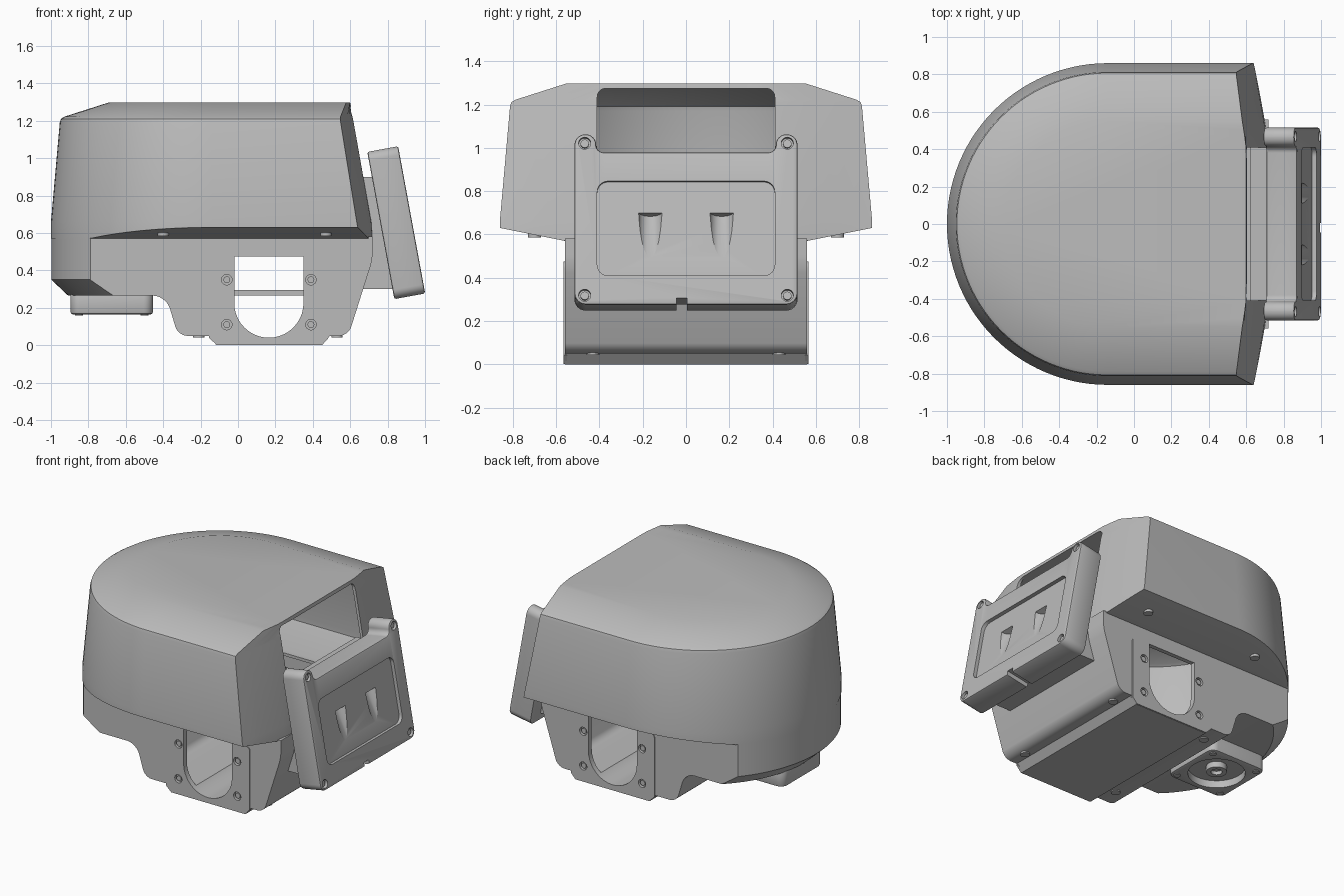
import bpy, bmesh, math
from mathutils import Vector, Matrix

cube = bpy.data.objects.get("Cube")
if cube:
    bpy.data.objects.remove(cube, do_unlink=True)

GREY = (0.5, 0.5, 0.5, 1)
mat = bpy.data.materials.new("light grey plastic")
mat.use_nodes = True
mat.diffuse_color = GREY
bsdf = mat.node_tree.nodes["Principled BSDF"]
bsdf.inputs["Base Color"].default_value = GREY
bsdf.inputs["Roughness"].default_value = 0.6

CX, R, BODY = -0.14, 0.86, 0.56     # round end centre, dome radius, body half width
TILT = Matrix.Translation((0.846, 0, 0.655)) @ Matrix.Rotation(math.radians(-10.4), 4, 'Y')
parts = []


def finish(name, bm, frame=None):
    bmesh.ops.remove_doubles(bm, verts=bm.verts, dist=1e-5)
    bmesh.ops.recalc_face_normals(bm, faces=bm.faces)
    mesh = bpy.data.meshes.new(name)
    bm.to_mesh(mesh)
    bm.free()
    mesh.materials.append(mat)
    ob = bpy.data.objects.new(name, mesh)
    bpy.context.collection.objects.link(ob)
    if frame:
        ob.matrix_world = frame
    parts.append(ob)
    return ob


def rounded(corners, steps=6):
    """Outline from (p, q, radius) corners."""
    out = []
    for i, (p, q, r) in enumerate(corners):
        c = Vector((p, q))
        if r == 0:
            out.append(c)
            continue
        a = Vector(corners[i - 1][:2])
        b = Vector(corners[(i + 1) % len(corners)][:2])
        a, b = c + (a - c).normalized() * r, c + (b - c).normalized() * r
        for k in range(steps + 1):
            t = k / steps
            u, v, w = (1 - t) ** 2, 1.4 * t * (1 - t), t * t
            out.append((a * u + c * v + b * w) / (u + v + w))
    return out


def rect(p, q, hp, hq, r):
    return rounded([(p - hp, q - hq, r), (p + hp, q - hq, r), (p + hp, q + hq, r), (p - hp, q + hq, r)])


def circle(p, q, r, n=24):
    return [(p + r * math.cos(2 * math.pi * k / n), q + r * math.sin(2 * math.pi * k / n)) for k in range(n)]


def skin(name, rings, frame=None):
    """Closed solid through rings of equal point count."""
    bm = bmesh.new()
    rows = [[bm.verts.new(p) for p in ring] for ring in rings]
    n = len(rows[0])
    for lo, hi in zip(rows, rows[1:]):
        for i in range(n):
            bm.faces.new((lo[i], lo[(i + 1) % n], hi[(i + 1) % n], hi[i]))
    bm.faces.new(rows[0])
    bm.faces.new(rows[-1])
    return finish(name, bm, frame)


def prism(name, outline, axis, a, b, frame=None):
    place = {'x': lambda p, q, h: (h, p, q), 'y': lambda p, q, h: (p, h, q), 'z': lambda p, q, h: (p, q, h)}[axis]
    return skin(name, [[place(p, q, h) for p, q in outline] for h in (a, b)], frame)


def modify(ob, kind, **settings):
    m = ob.modifiers.new(kind.title(), kind)
    for key, value in settings.items():
        setattr(m, key, value)
    bpy.context.view_layer.objects.active = ob
    bpy.ops.object.modifier_apply(modifier=m.name)


def cut(ob, tool, operation='DIFFERENCE'):
    bpy.context.view_layer.update()
    modify(ob, 'BOOLEAN', object=tool, operation=operation, solver='EXACT')
    parts.remove(tool)
    bpy.data.objects.remove(tool, do_unlink=True)


def bevel(ob, width):
    modify(ob, 'BEVEL', width=width, segments=2, limit_method='ANGLE', angle_limit=math.radians(50))


def face_x(y, z):
    """Sloping end face, bent back towards its sides."""
    return 0.72 - 0.18 * (z - 0.63) - 0.08 * (max(0, abs(y) - 0.4) / 0.46) ** 1.2


def plan(off, z, wall=0, end=None):
    r = R - off - wall
    pts = [(CX + r * math.cos(a), r * math.sin(a), z)
           for a in (math.pi * (0.5 + k / 56) for k in range(57))]
    for k in range(25):
        y = r * (k / 12 - 1)
        pts.append((end if end else face_x(y, z) - wall, y, z))
    return pts


def dome_solid(name, wall=0):
    side = BODY - wall
    under = lambda y: 0.57 + wall + 0.2 * max(0, abs(y) - BODY)
    rim = plan(0, 0.63, wall)
    floor = [(x, max(-side, min(side, y)), 0.57 + wall) for x, y, z in rim]
    rings = [floor, [(x, y, under(y)) for x, y, z in rim], plan(0, 0.66 + wall, wall)]
    rings += [plan(o, z - wall, wall) for o, z in ((0.047, 1.19), (0.053, 1.21), (0.072, 1.222), (0.31, 1.298))]
    return skin(name, rings)


# Hollow dome with a window above the hatch
dome = dome_solid("dome")
cut(dome, dome_solid("dome_cavity", 0.02))
cut(dome, prism("window", rect(0, 1.06, 0.41, 0.215, 0.04), 'x', 0.45, 0.9))
cut(dome, prism("floor_hole", rect(0.0, 0, 0.6, 0.5, 0.02), 'z', 0.5, 0.62))

# Lower body: side profile trimmed to the round plan
profile = rounded([(-1.1, 0.58, 0), (-1.1, 0.265, 0), (-0.385, 0.265, 0.07), (-0.32, 0.05, 0.05),
                   (-0.155, 0.05, 0), (-0.115, 0, 0), (0.45, 0, 0), (0.49, 0.05, 0),
                   (0.59, 0.05, 0.05), (0.72, 0.46, 0.04), (0.72, 0.58, 0)])
body = prism("lower_body", profile, 'y', -BODY, BODY)
cut(body, skin("round_trim", [plan(o, z, 0.002, 1.2) for o, z in
                              ((0.09, -0.1), (0.09, 0.265), (0, 0.35), (0, 0.7))]), 'INTERSECT')
inside = rounded([(-0.7, 0.7, 0), (-0.7, 0.295, 0), (-0.36, 0.295, 0.06), (-0.28, 0.08, 0.04),
                  (0.56, 0.08, 0.04), (0.69, 0.46, 0.04), (0.69, 0.7, 0)])
cut(body, prism("body_cavity", inside, 'y', -0.53, 0.53))

# Round-bottomed opening through both sides
arch = [(0.35, 0.475), (-0.02, 0.475)]
arch += [(0.165 + 0.185 * math.cos(a), 0.225 + 0.185 * math.sin(a))
         for a in (math.pi * (1 + k / 20) for k in range(21))]
cut(body, prism("side_opening", arch, 'y', -0.8, 0.8))
prism("cross_bar", rect(0.17, 0.28, 0.36, 0.014, 0.004), 'y', -0.02, 0.02)

# Side mounting plates with screws
plate_shape = rounded([(-0.155, 0.04, 0), (-0.115, 0.002, 0), (0.45, 0.002, 0), (0.485, 0.04, 0),
                       (0.485, 0.475, 0.03), (-0.155, 0.475, 0.03)])
for side, label in ((-1, "front"), (1, "back")):
    y0, y1 = sorted((side * (BODY - 0.01), side * (BODY + 0.006)))
    plate = prism(label + "_mounting_plate", plate_shape, 'y', y0, y1)
    cut(plate, prism("opening", arch, 'y', -0.8, 0.8))
    for x in (-0.06, 0.39):
        for z in (0.11, 0.35):
            cut(plate, prism("hole", circle(x, z, 0.028), 'y', -0.8, 0.8))
            cut(body, prism("hole", circle(x, z, 0.028), 'y', *sorted((side * 0.545, side * 0.7))))
            prism(label + "_plate_screw", circle(x, z, 0.018), 'y', *sorted((side * 0.54, side * 0.56)))
    # Screws under the dome rim and under the body
    for x in (-0.4, 0.47):
        prism("rim_screw", circle(x, side * 0.7, 0.03), 'z', 0.585, 0.603)
    for x in (-0.21, 0.53):
        prism("base_screw", circle(x, side * 0.43, 0.03), 'z', 0.042, 0.055)

# Sensor mount under the round end
mount = prism("sensor_mount", rect(-0.675, 0, 0.22, 0.22, 0.05), 'z', 0.165, 0.28)
bevel(mount, 0.012)
cut(mount, prism("socket", circle(-0.675, 0, 0.18, 40), 'z', 0.1, 0.215))
hub = prism("sensor_hub", circle(-0.675, 0, 0.065), 'z', 0.175, 0.23)
cut(hub, prism("hub_hole", circle(-0.675, 0, 0.035), 'z', 0.1, 0.2))
for sx in (-1, 1):
    for sy in (-1, 1):
        prism("mount_screw", circle(-0.675 + sx * 0.175, sy * 0.175, 0.022), 'z', 0.16, 0.18)

# Neck joining hatch and body
prism("hatch_neck", [(0.62, 0.9), (0.75, 0.9), (0.85, 0.3), (0.64, 0.3)], 'y', -0.41, 0.41)

# Tilted hatch with eared corners and a recessed panel
half = [(0.515, -0.4, 0.05), (0.515, 0.4, 0.048), (0.415, 0.4, 0.048), (0.415, 0.315, 0.035)]
hatch = prism("hatch", rounded(half + [(-y, v, r) for y, v, r in reversed(half)]), 'x', -0.084, 0.084, TILT)
bevel(hatch, 0.01)
cut(hatch, prism("panel_recess", rect(0, -0.043, 0.41, 0.222, 0.05), 'x', 0.06, 0.2, TILT))
cut(hatch, prism("lower_slot", rect(0.0, -0.02, 0.18, 0.025, 0.01), 'z', -0.5, -0.37, TILT))
for sy in (-1, 1):
    # Finger scoops, deepest at the lower end
    scoop = TILT @ Matrix.Translation((0.1, sy * 0.165, -0.1)) @ Matrix.Rotation(math.radians(-12), 4, 'Y')
    cut(hatch, prism("scoop", circle(0, 0, 0.055), 'z', -0.11, 0.14, scoop))
    for v in (-0.357, 0.357):
        cut(hatch, prism("hole", circle(sy * 0.468, v, 0.028), 'x', 0.055, 0.2, TILT))
        prism("hatch_screw", circle(sy * 0.468, v, 0.019), 'x', 0.04, 0.072, TILT)

# Smooth curved walls, keep edges crisp
bpy.ops.object.select_all(action='DESELECT')
for ob in parts:
    ob.select_set(True)
bpy.context.view_layer.objects.active = dome
bpy.ops.object.shade_smooth_by_angle(angle=math.radians(25))
